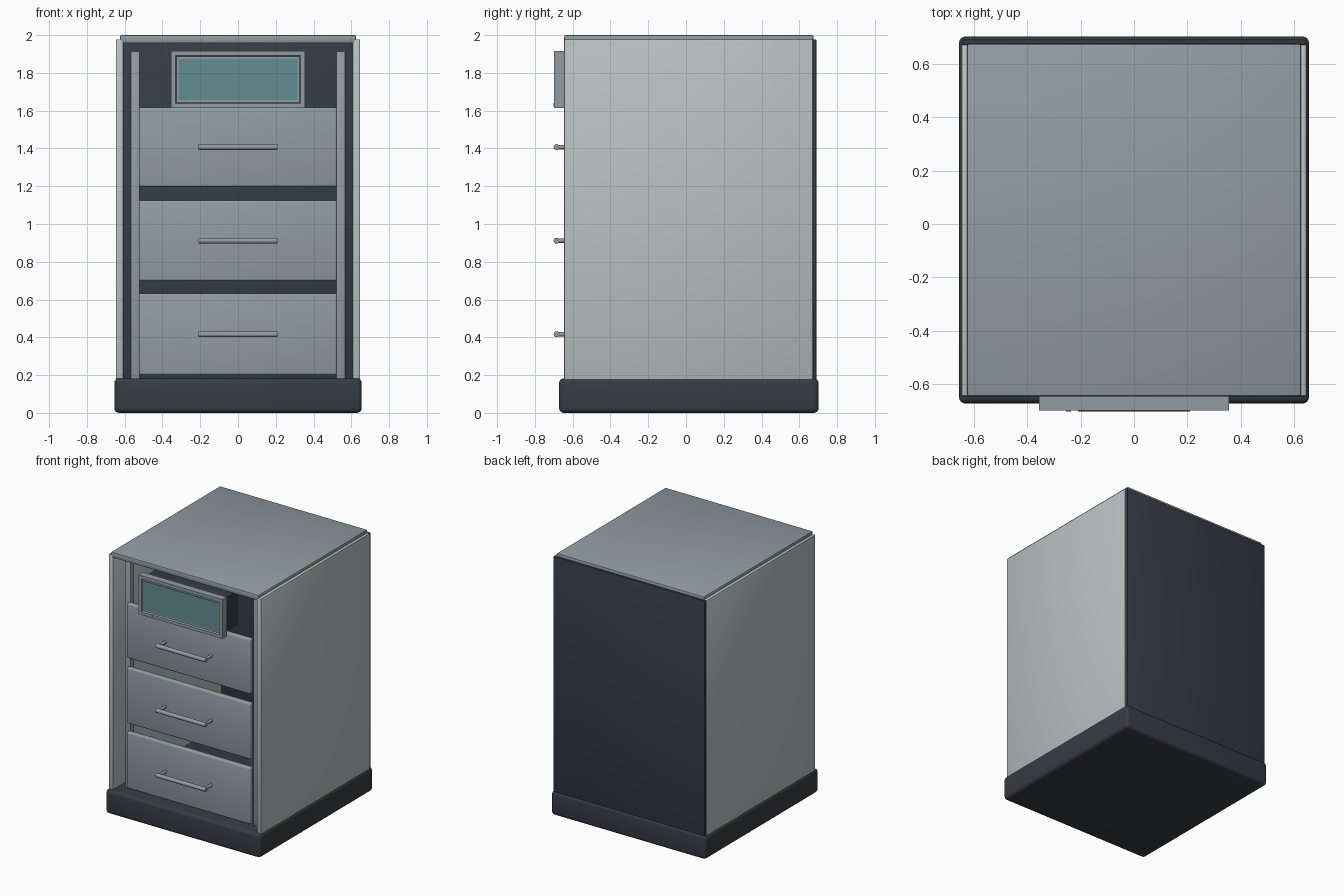
import bpy, bmesh, math
from mathutils import Vector

if "Cube" in bpy.data.objects:
    bpy.data.objects.remove(bpy.data.objects["Cube"])


def material(name, rgb):
    m = bpy.data.materials.new(name)
    m.diffuse_color = (*rgb, 1.0)
    m.use_nodes = True
    m.node_tree.nodes["Principled BSDF"].inputs["Base Color"].default_value = m.diffuse_color
    return m


LIGHT = material("light_grey", (0.49, 0.54, 0.54))
GREY = material("mid_grey", (0.285, 0.335, 0.365))
DARK = material("charcoal", (0.037, 0.045, 0.057))
GLASS = material("teal_glass", (0.12, 0.27, 0.29))


def finish(name, bm, mat):
    me = bpy.data.meshes.new(name)
    bm.to_mesh(me)
    bm.free()
    ob = bpy.data.objects.new(name, me)
    bpy.context.collection.objects.link(ob)
    me.materials.append(mat)
    bpy.context.view_layer.objects.active = ob
    bpy.ops.object.select_all(action='DESELECT')
    ob.select_set(True)
    bpy.ops.object.shade_smooth_by_angle(angle=math.radians(35))
    return ob


def box(name, x, y, z, mat, bevel=0.0, segments=2):
    """Box from (min, max) ranges with rounded edges."""
    bm = bmesh.new()
    bmesh.ops.create_cube(bm, size=1)
    for v in bm.verts:
        v.co = Vector([(r[0] + r[1]) / 2 + c * (r[1] - r[0])
                       for r, c in zip((x, y, z), v.co)])
    if bevel:
        bmesh.ops.bevel(bm, geom=bm.edges[:], offset=bevel, segments=segments,
                        profile=0.5, affect='EDGES')
    return finish(name, bm, mat)


def bar(name, points, radius, mat):
    """Round bar following a short path."""
    cu = bpy.data.curves.new(name, 'CURVE')
    cu.dimensions = '3D'
    cu.bevel_depth = radius
    cu.bevel_resolution = 3
    cu.use_fill_caps = True
    sp = cu.splines.new('POLY')
    sp.points.add(len(points) - 1)
    for p, co in zip(sp.points, points):
        p.co = (*co, 1)
    ob = bpy.data.objects.new(name, cu)
    bpy.context.collection.objects.link(ob)
    cu.materials.append(mat)
    return ob


# Plinth and cabinet shell
box("plinth", (-0.655, 0.655), (-0.672, 0.702), (0, 0.183), DARK, 0.025, 4)
box("back_panel", (-0.642, 0.642), (0.67, 0.69), (0.17, 1.977), DARK, 0.005)
box("top_panel", (-0.625, 0.625), (-0.645, 0.675), (1.957, 2.0), GREY, 0.008)
for side, s in (("left", -1), ("right", 1)):
    box(side + "_side_panel", sorted((s * 0.607, s * 0.647)), (-0.645, 0.672),
        (0.17, 1.978), LIGHT, 0.008)
    box(side + "_rail", sorted((s * 0.52, s * 0.568)), (-0.56, -0.51),
        (0.17, 1.915), GREY, 0.005)

# Drawer fronts with bar handles
for name, z0, z1 in (("lower", 0.2, 0.632), ("middle", 0.698, 1.125),
                     ("upper", 1.197, 1.617)):
    box(name + "_drawer_front", (-0.525, 0.525), (-0.602, -0.56), (z0, z1), GREY, 0.012, 3)
    zh = (z0 + z1) / 2
    bar(name + "_handle_grip",
        [(-0.21, -0.685, zh), (0.21, -0.685, zh)], 0.016, GREY)
    for side, s in (("left", -1), ("right", 1)):
        bar(f"{name}_handle_{side}_post",
            [(s * 0.195, -0.685, zh), (s * 0.195, -0.59, zh)], 0.012, GREY)

# Display frame with a stepped opening
bm = bmesh.new()
bmesh.ops.create_cube(bm, size=1)
for v in bm.verts:
    v.co = (v.co.x * 0.71, -0.67 + v.co.y * 0.055, 1.765 + v.co.z * 0.3)
bm.faces.ensure_lookup_table()
front = min(bm.faces, key=lambda f: f.calc_center_median().y)
bmesh.ops.inset_region(bm, faces=[front], thickness=0.034)
bmesh.ops.inset_region(bm, faces=[front], thickness=0.006, depth=-0.015)
finish("display_frame", bm, GREY)
box("display_screen", (-0.314, 0.314), (-0.687, -0.68), (1.656, 1.874), GLASS)
box("display_housing", (-0.335, 0.335), (-0.645, -0.48), (1.635, 1.895), DARK, 0.006)
bar("display_button", [(-0.245, -0.69, 1.632), (-0.245, -0.702, 1.632)], 0.01, GREY)
